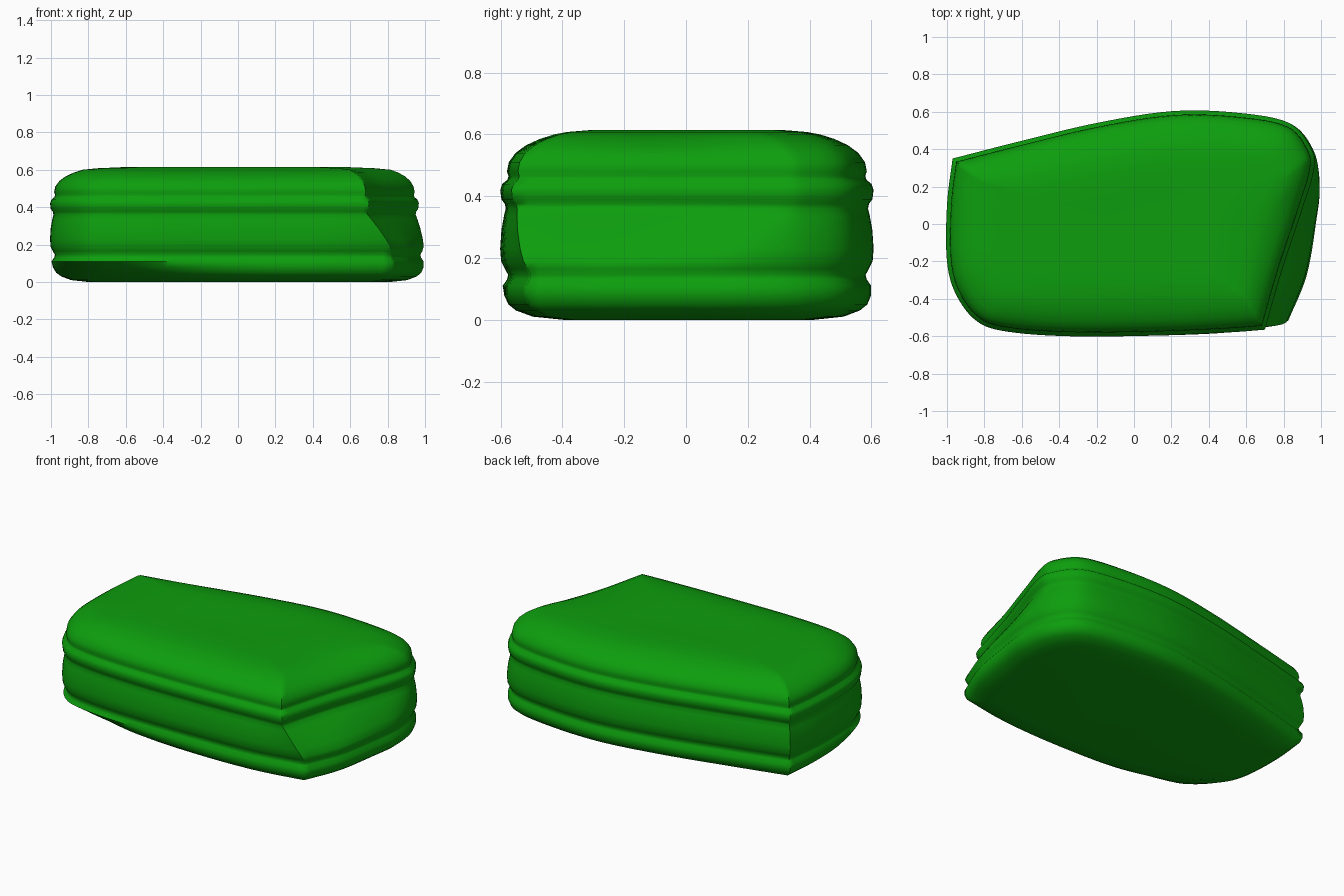
import bpy, bmesh
from mathutils import Vector

if "Cube" in bpy.data.objects:
    bpy.data.objects.remove(bpy.data.objects["Cube"])

STEPS = 6  # samples per outline span

# Outlines run between two crisp corners: (front-right -> back-left), (back-left -> front-right)
BACK = [(0.55, 0.595), (0.2, 0.603), (-0.2, 0.54), (-0.6, 0.445), (-0.97, 0.35)]
FRONT = [(-0.97, 0.35), (-1.0, 0.1), (-1.0, -0.2), (-0.95, -0.38), (-0.84, -0.52),
         (-0.68, -0.575), (-0.35, -0.6), (0.1, -0.597), (0.5, -0.58)]
LOWER = ([(0.83, -0.525), (0.93, -0.28), (0.98, 0.0), (1.0, 0.2), (0.96, 0.4), (0.83, 0.54)] + BACK,
         FRONT + [(0.83, -0.525)])
UPPER = ([(0.70, -0.565), (0.79, -0.25), (0.89, 0.05), (0.96, 0.28), (0.95, 0.4), (0.83, 0.54)] + BACK,
         FRONT + [(0.70, -0.565)])
# The base tucks in under the rounded front-left corner
BASE = (LOWER[0],
        [(-0.97, 0.35), (-0.99, 0.1), (-0.97, -0.15), (-0.9, -0.29), (-0.77, -0.4),
         (-0.6, -0.48), (-0.3, -0.57), (0.1, -0.595), (0.5, -0.58), (0.83, -0.525)])

# Side profile: (height, inset)
PROFILE = [(0.0, 0.2), (0.01, 0.1), (0.03, 0.045), (0.05, 0.02), (0.08, 0.008), (0.11, 0.008),
           (0.13, 0.022), (0.145, 0.026), (0.165, 0.015), (0.19, 0.003), (0.23, 0.0),
           (0.29, 0.004), (0.335, 0.012), (0.36, 0.018), (0.375, 0.015), (0.39, 0.004),
           (0.42, 0.0), (0.44, 0.007), (0.453, 0.023), (0.465, 0.027), (0.48, 0.022),
           (0.51, 0.028), (0.54, 0.05), (0.565, 0.085), (0.585, 0.13), (0.6, 0.18)]


def spline(points):
    """Open Catmull-Rom curve, last point left out."""
    p = [Vector(q) for q in points]
    p = [2 * p[0] - p[1]] + p + [2 * p[-1] - p[-2]]
    out = []
    for a, b, c, d in zip(p, p[1:], p[2:], p[3:]):
        for i in range(STEPS):
            t = i / STEPS
            out.append(0.5 * (2 * b + (c - a) * t + (2 * a - 5 * b + 4 * c - d) * t * t
                              + (3 * b - a - 3 * c + d) * t ** 3))
    return out


def inset(loop, dist):
    """Mitred inset for small steps, then a pull towards the middle line."""
    small = min(dist, 0.03)
    out = []
    for i, p in enumerate(loop):
        u = (p - loop[i - 1]).normalized()
        v = (loop[(i + 1) % len(loop)] - p).normalized()
        n, m = Vector((-u.y, u.x)), Vector((-v.y, v.x))
        q = p + (n + m) * small / (1 + n.dot(m))
        spine = Vector((q.x * 0.5, 0.0))
        out.append(q + (spine - q).normalized() * (dist - small))
    return out


def blend(a, b, t):
    t = min(max(t, 0), 1)
    return [p.lerp(q, t) for p, q in zip(a, b)]


base, lower, upper = [spline(o[0]) + spline(o[1]) for o in (BASE, LOWER, UPPER)]
bm = bmesh.new()


def add_ring(loop, z):
    return [bm.verts.new((p.x, p.y, z)) for p in loop]


# Walls with two grooves and rounded shoulders
rings = []
for z, d in PROFILE:
    outline = blend(base, lower, (z - 0.03) / 0.08)
    outline = blend(outline, upper, (z - 0.17) / 0.2)
    rings.append(add_ring(inset(outline, d), z))

# Gently pillowed top
rim = inset(upper, 0.18)
mid = Vector((-0.03, 0.0))
for s, z in [(0.9, 0.608), (0.7, 0.615), (0.4, 0.612), (0.15, 0.61)]:
    rings.append(add_ring([mid + (p - mid) * s for p in rim], z))

n = len(rim)
for r, q in zip(rings, rings[1:]):
    for i in range(n):
        j = (i + 1) % n
        bm.faces.new((r[i], r[j], q[j], q[i]))
bm.faces.new(rings[-1])
bm.faces.new(rings[0][::-1])

mesh = bpy.data.meshes.new("cushion_block")
bm.to_mesh(mesh)
bm.free()
block = bpy.data.objects.new("cushion_block", mesh)
bpy.context.collection.objects.link(block)

green = bpy.data.materials.new("green")
green.diffuse_color = (0.004, 0.34, 0.004, 1)
green.use_nodes = True
green.node_tree.nodes["Principled BSDF"].inputs["Base Color"].default_value = green.diffuse_color
mesh.materials.append(green)

bpy.context.view_layer.objects.active = block
block.select_set(True)
bpy.ops.object.shade_smooth_by_angle(angle=1.0)
